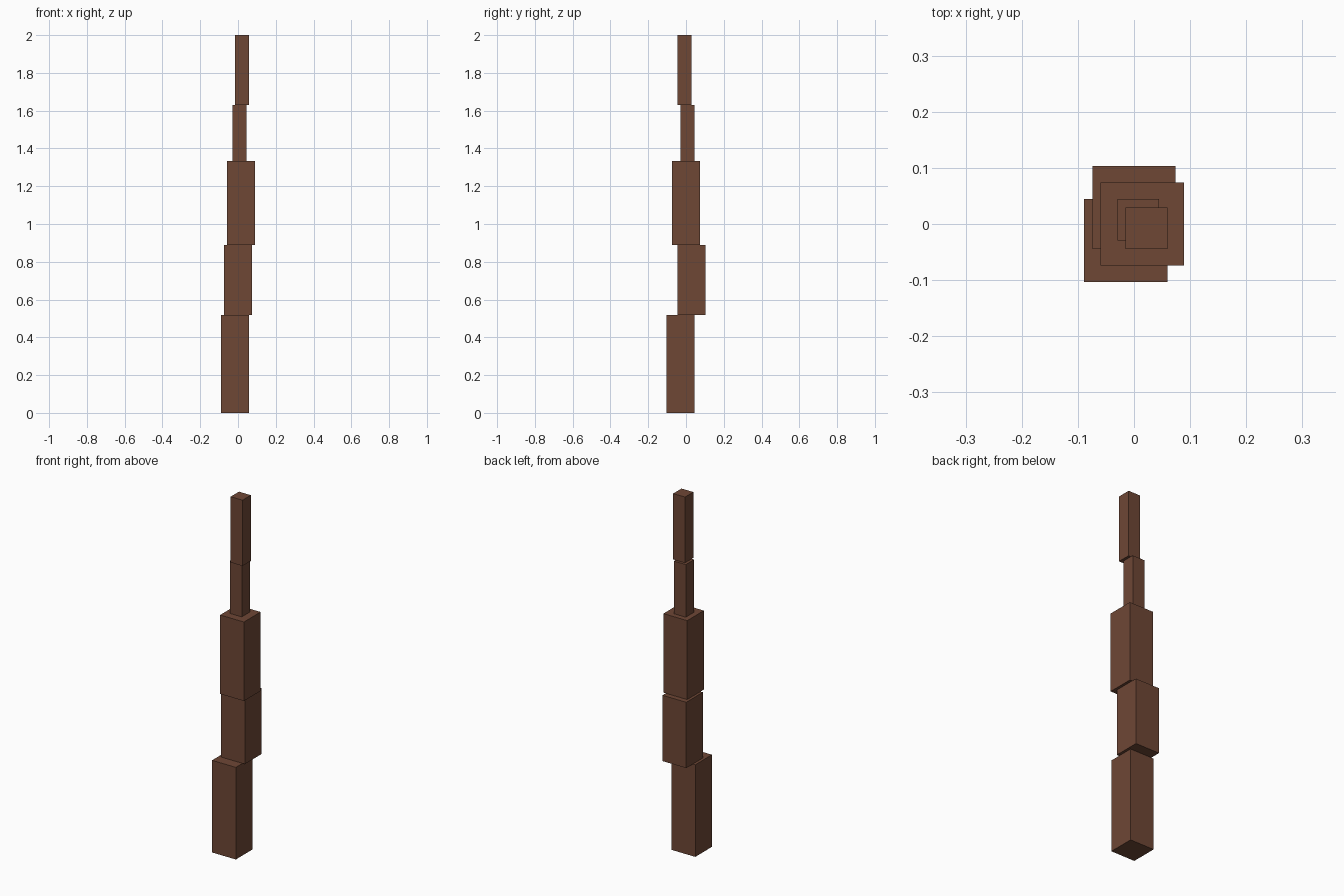
import bpy
from mathutils import Matrix, Vector

cube = bpy.data.objects.get("Cube")
if cube:
    bpy.data.objects.remove(cube, do_unlink=True)

UNIT = 2 / 135  # one grid step of the blocky design

brown = bpy.data.materials.new("bark brown")
brown.use_nodes = True
colour = (0.156, 0.063, 0.036, 1)
brown.diffuse_color = colour
brown.node_tree.nodes["Principled BSDF"].inputs["Base Color"].default_value = colour


def block(name, x, y, z, width, height):
    """Square column with its low corner at x, y, z, in grid steps."""
    bpy.ops.mesh.primitive_cube_add(size=1)
    ob = bpy.context.object
    ob.name = name
    size = Vector((width, width, height))
    centre = Vector((x, y, z)) + size / 2
    ob.data.transform(Matrix.Translation(centre * UNIT) @ Matrix.Diagonal((*(size * UNIT), 1)))
    ob.data.materials.append(brown)


# Stacked trunk segments, bottom to top: name, x, y, width, height
segments = [
    ("trunk_base", -6, -7, 10, 35),
    ("trunk_lower", -5, -3, 10, 25),
    ("trunk_middle", -4, -5, 10, 30),
    ("trunk_upper", -2, -2, 5, 20),
    ("trunk_tip", -1, -3, 5, 25),
]
z = 0
for name, x, y, width, height in segments:
    block(name, x, y, z, width, height)
    z += height
